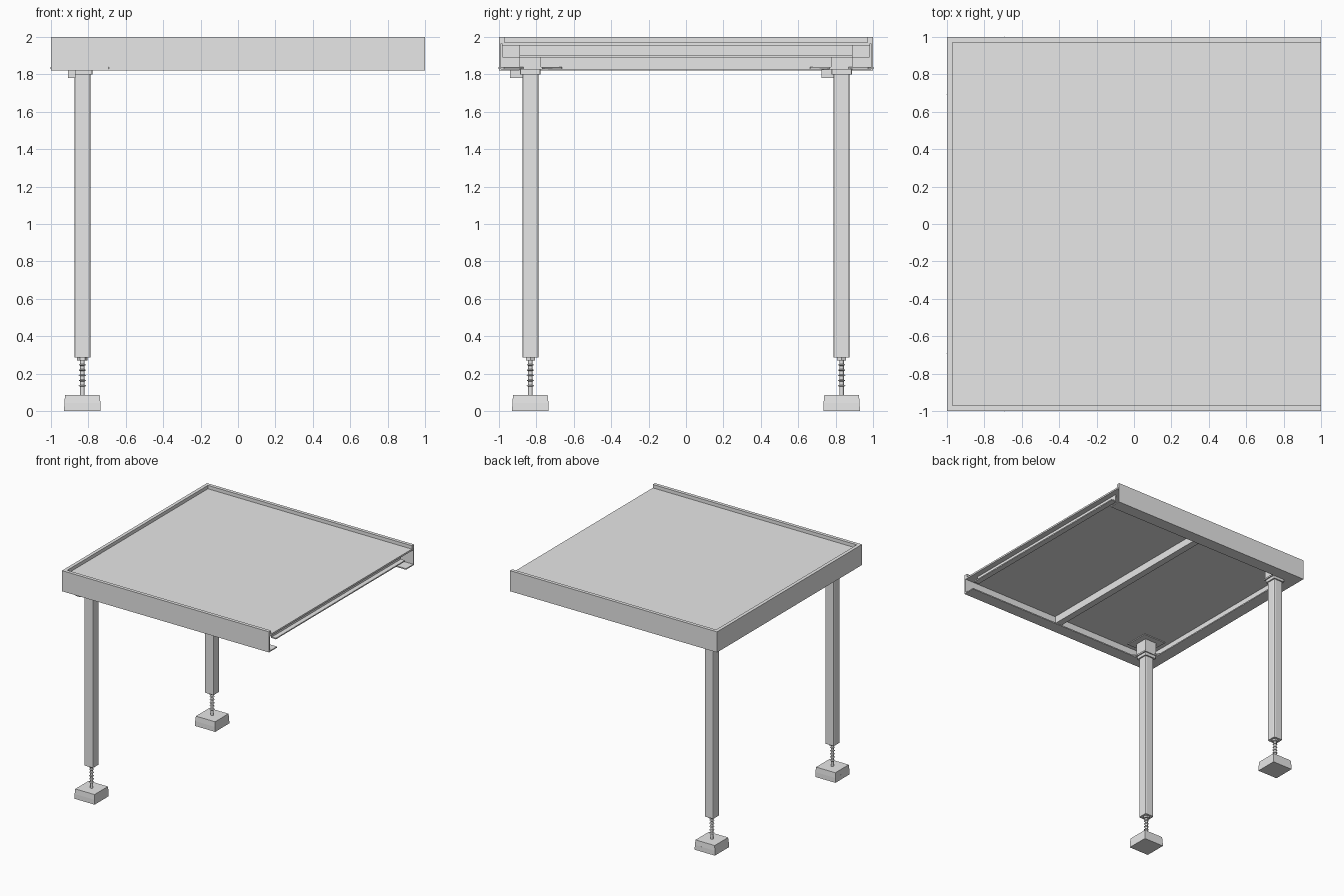
import bpy
import bmesh
from math import radians, pi
from mathutils import Matrix

old = bpy.data.objects.get("Cube")
if old:
    bpy.data.objects.remove(old, do_unlink=True)

grey = bpy.data.materials.new("light_grey_metal")
grey.use_nodes = True
GREY = (0.8, 0.8, 0.8, 1)
grey.diffuse_color = GREY
grey.node_tree.nodes["Principled BSDF"].inputs["Base Color"].default_value = GREY


def finish(name, bm):
    mesh = bpy.data.meshes.new(name)
    bmesh.ops.recalc_face_normals(bm, faces=bm.faces)
    bm.to_mesh(mesh)
    bm.free()
    mesh.materials.append(grey)
    obj = bpy.data.objects.new(name, mesh)
    bpy.context.collection.objects.link(obj)
    return obj


def box(name, x, y, z, turn=0, bevel=0, taper=1):
    """Box from (min, max) ranges, turned about its own vertical axis."""
    bm = bmesh.new()
    bmesh.ops.create_cube(bm, size=1)
    for v in bm.verts:
        if v.co.z > 0:
            v.co.x *= taper
            v.co.y *= taper
    size = Matrix.Diagonal((x[1] - x[0], y[1] - y[0], z[1] - z[0], 1))
    mid = Matrix.Translation((sum(x) / 2, sum(y) / 2, sum(z) / 2))
    bmesh.ops.transform(bm, matrix=mid @ Matrix.Rotation(turn, 4, 'Z') @ size, verts=bm.verts)
    if bevel:
        upright = [e for e in bm.edges if abs(e.verts[0].co.z - e.verts[1].co.z) > 0.01]
        bmesh.ops.bevel(bm, geom=upright, offset=bevel, segments=2, profile=0.5, affect='EDGES')
    return finish(name, bm)


def centred(name, cx, cy, width, z, **opts):
    h = width / 2
    return box(name, (cx - h, cx + h), (cy - h, cy + h), z, **opts)


def extrude(name, profile, start, end, place):
    """Sweep a closed 2D profile from start to end, placed by a function."""
    bm = bmesh.new()
    rings = [[bm.verts.new(place(a, b, t(a))) for a, b in profile] for t in (start, end)]
    n = len(profile)
    for i in range(n):
        j = (i + 1) % n
        bm.faces.new((rings[0][i], rings[0][j], rings[1][j], rings[1][i]))
    for ring in rings:
        bm.faces.new(ring)
    return finish(name, bm)


def lathe(name, cx, cy, profile, sides):
    bm = bmesh.new()
    verts = [bm.verts.new((cx + r, cy, z)) for r, z in profile]
    edges = [bm.edges.new(pair) for pair in zip(verts, verts[1:])]
    bmesh.ops.spin(bm, geom=verts + edges, cent=(cx, cy, 0), axis=(0, 0, 1),
                   angle=2 * pi, steps=sides, use_merge=True)
    bmesh.ops.remove_doubles(bm, verts=bm.verts, dist=0.0001)
    return finish(name, bm)


# Rim channel: outer web, top lip and bottom flange, mitred at the two closed corners
RIM = [(1, 1.82), (1, 2), (0.97, 2), (0.97, 1.965), (0.99, 1.965),
       (0.99, 1.83), (0.89, 1.83), (0.89, 1.82)]
for side, name in ((-1, "front_rim"), (1, "back_rim")):
    extrude(name, RIM, lambda a: -a, lambda a: 1, lambda a, b, t, s=side: (t, s * a, b))
extrude("closed_end_rim", RIM, lambda a: -a, lambda a: a, lambda a, b, t: (-a, t, b))

# Deck panel
box("deck_panel", (-0.985, 1), (-0.985, 0.985), (1.955, 1.97))

# Open end channel and central joist
CHANNEL = [(0.94, 1.89), (0.99, 1.89), (0.99, 1.9), (0.95, 1.9), (0.95, 1.956), (0.94, 1.956)]
extrude("open_end_channel", CHANNEL, lambda a: -0.89, lambda a: 0.89, lambda a, b, t: (a, t, b))
box("central_joist", (-0.03, 0.03), (-0.98, 0.98), (1.89, 1.956))

# Adjustable legs
LEG_X = -0.832
for side, label in ((-1, "front"), (1, "back")):
    cy = side * 0.832
    # Mounting under the deck
    centred(label + "_mount_plate", LEG_X, cy, 0.22, (1.948, 1.956))
    centred(label + "_mount_block", LEG_X, cy, 0.115, (1.84, 1.95))
    centred(label + "_collar_plate", LEG_X, cy, 0.13, (1.826, 1.84))
    centred(label + "_leg_cap", LEG_X, cy, 0.11, (1.8, 1.826), bevel=0.008)
    box(label + "_corner_strap", (LEG_X - 0.22, LEG_X + 0.22), (cy - 0.02, cy + 0.02),
        (1.83, 1.84), turn=side * radians(45))
    box(label + "_clamp_block", (-0.91, -0.87), (cy - 0.108, cy - 0.04), (1.78, 1.826))
    # Post
    centred(label + "_leg", LEG_X, cy, 0.086, (0.285, 1.805), bevel=0.01)
    lathe(label + "_lock_nut", LEG_X, cy, [(0, 0.27), (0.028, 0.27), (0.028, 0.29), (0, 0.29)], 6)
    # Threaded spindle with spaced ridges
    thread = [(0, 0.08), (0.012, 0.08)]
    for i in range(5):
        z = 0.13 + i * 0.028
        thread += [(0.012, z), (0.02, z + 0.005), (0.012, z + 0.01)]
    spindle = lathe(label + "_spindle", LEG_X, cy, thread + [(0.012, 0.28), (0, 0.28)], 16)
    # Foot
    centred(label + "_foot_base", LEG_X, cy, 0.195, (0, 0.042), taper=0.99)
    centred(label + "_foot_top", LEG_X, cy, 0.193, (0.042, 0.085), taper=0.96)
